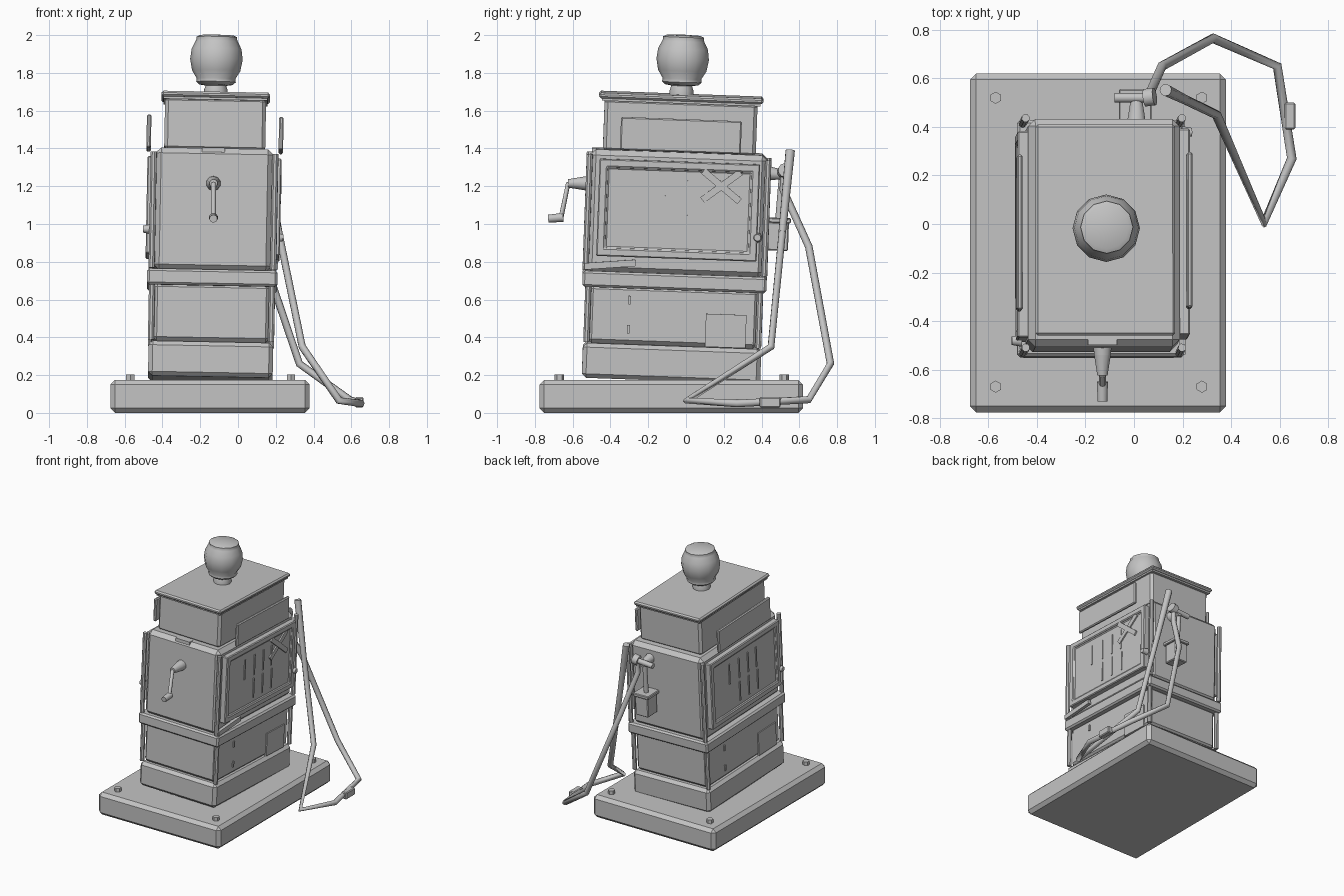
import bpy, bmesh, math
from mathutils import Matrix, Vector

if "Cube" in bpy.data.objects:
    bpy.data.objects.remove(bpy.data.objects["Cube"])

grey = bpy.data.materials.new("plain grey")
grey.diffuse_color = (0.55, 0.55, 0.55, 1)
grey.use_nodes = True
grey.node_tree.nodes["Principled BSDF"].inputs["Base Color"].default_value = grey.diffuse_color

# The machine leans slightly back and to the right on a level base
LEAN = Matrix.Rotation(math.radians(1.1), 4, 'Y') @ Matrix.Rotation(math.radians(-2.1), 4, 'X')


def axis(z):
    """Point on the leaning centre line at height z."""
    return Vector((-0.147 + 0.0192 * (z - 0.17), -0.08 + 0.0367 * (z - 0.17), z))


def finish(name, bm, matrix, smooth=False):
    bmesh.ops.recalc_face_normals(bm, faces=bm.faces)
    me = bpy.data.meshes.new(name)
    bm.to_mesh(me)
    bm.free()
    me.materials.append(grey)
    ob = bpy.data.objects.new(name, me)
    bpy.context.collection.objects.link(ob)
    ob.matrix_world = matrix
    if smooth:
        bpy.ops.object.select_all(action='DESELECT')
        ob.select_set(True)
        bpy.context.view_layer.objects.active = ob
        bpy.ops.object.shade_smooth_by_angle(angle=math.radians(40))
    return ob


def box(name, c, size, bevel=0.0, lean=True, roll=0.0, inset=None):
    """Box at c; inset=(side, rim, depth) recesses its x-facing side."""
    bm = bmesh.new()
    bmesh.ops.create_cube(bm, size=1, matrix=Matrix.Diagonal((*size, 1)))
    if inset:
        side, rim, depth = inset
        bm.normal_update()
        f = [f for f in bm.faces if f.normal.x * side > 0.9]
        bmesh.ops.inset_region(bm, faces=f, thickness=rim, depth=0)
        bmesh.ops.inset_region(bm, faces=f, thickness=0.006, depth=-depth)
    rot = (LEAN if lean else Matrix()) @ Matrix.Rotation(math.radians(roll), 4, 'X')
    ob = finish(name, bm, Matrix.Translation(c) @ rot)
    if bevel:
        m = ob.modifiers.new("bevel", 'BEVEL')
        m.width, m.segments, m.limit_method = bevel, 1, 'ANGLE'
        m.angle_limit = math.radians(50)
    return ob


def tier(name, z0, z1, w, d, bevel):
    return box(name, axis((z0 + z1) / 2), (w, d, z1 - z0), bevel)


def rod(name, a, b, r1, r2=None, sides=10):
    """Straight or tapered round bar from a to b."""
    a, b = Vector(a), Vector(b)
    bm = bmesh.new()
    bmesh.ops.create_cone(bm, cap_ends=True, segments=sides, radius1=r1,
                          radius2=r1 if r2 is None else r2, depth=(b - a).length)
    rot = (b - a).to_track_quat('Z', 'Y').to_matrix().to_4x4()
    return finish(name, bm, Matrix.Translation((a + b) / 2) @ rot, sides > 6)


def lathe(name, profile, matrix, sides=12):
    bm = bmesh.new()
    vs = [bm.verts.new((r, 0, z)) for r, z in profile]
    es = [bm.edges.new(p) for p in zip(vs, vs[1:])]
    bmesh.ops.spin(bm, geom=vs + es, axis=(0, 0, 1), cent=(0, 0, 0),
                   angle=2 * math.pi, steps=sides, use_duplicate=False)
    bmesh.ops.remove_doubles(bm, verts=bm.verts, dist=1e-4)
    return finish(name, bm, matrix, True)


def tube(name, pts, r):
    cu = bpy.data.curves.new(name, 'CURVE')
    cu.dimensions, cu.bevel_depth, cu.bevel_resolution = '3D', r, 2
    cu.use_fill_caps = True
    sp = cu.splines.new('POLY')
    sp.points.add(len(pts) - 1)
    for p, co in zip(sp.points, pts):
        p.co = (*co, 1)
    cu.materials.append(grey)
    ob = bpy.data.objects.new(name, cu)
    bpy.context.collection.objects.link(ob)
    bpy.ops.object.select_all(action='DESELECT')
    ob.select_set(True)
    bpy.context.view_layer.objects.active = ob
    bpy.ops.object.convert(target='MESH')


# Level base slab with bolts
box("base", (-0.148, -0.078, 0.0875), (1.055, 1.395, 0.175), 0.025, lean=False)
for x in (-0.57, 0.28):
    for y in (-0.67, 0.52):
        rod("base_bolt", (x, y, 0.16), (x, y, 0.203), 0.025, sides=6)

# Stacked cabinet
tier("plinth", 0.175, 0.36, 0.66, 0.945, 0.022)
tier("lower_cabinet", 0.36, 0.67, 0.62, 0.90, 0.022)
tier("waist_band", 0.657, 0.742, 0.69, 0.975, 0.012)
tier("main_cabinet", 0.735, 1.385, 0.625, 0.94, 0.03)
tier("head_box", 1.375, 1.655, 0.535, 0.81, 0.018)
tier("roof_underlay", 1.643, 1.66, 0.55, 0.84, 0)
tier("roof", 1.655, 1.685, 0.575, 0.87, 0.01)

# Corner posts
for sx in (-1, 1):
    for sy in (-1, 1):
        for z0, z1, dx, dy in ((0.745, 1.36, 0.322, 0.473), (0.365, 0.66, 0.318, 0.455)):
            p = [axis(z) + LEAN.to_3x3() @ Vector((sx * dx, sy * dy, 0)) for z in (z0, z1)]
            rod("corner_post", p[0], p[1], 0.017, sides=8)

# Side fittings, turned half round for the opposite side
for s in (1, -1):
    def at(dx, dy, z):
        return axis(z) + LEAN.to_3x3() @ Vector((s * dx, s * dy, 0))
    box("side_panel", at(0.33, 0.005, 1.08), (0.05, 0.85, 0.515), 0.006, inset=(s, 0.06, 0.014))
    box("head_sign", at(0.35, 0.005, 1.475), (0.024, 0.64, 0.175), 0.007)
    for dy in (-0.18, -0.06, 0.05, 0.15):
        box("upper_slat", at(0.343, dy, 1.16), (0.008, 0.012, 0.155))
    for dy in (-0.06, 0.05, 0.16):
        box("lower_slat", at(0.343, dy, 0.98), (0.008, 0.012, 0.15))
    # Latch knob
    rod("latch_knob", at(0.33, 0.43, 0.95), at(0.372, 0.43, 0.95), 0.026, 0.018)
    # Lower patch and small tabs
    box("lower_patch", at(0.312, 0.28, 0.45), (0.014, 0.215, 0.175))
    for z in (0.595, 0.44):
        box("lower_tab", at(0.312, -0.235, z), (0.012, 0.014, 0.045))

# Crossed boards and loose plank on the right
for k, roll in enumerate((38, -38)):
    box("crossed_board", axis(1.2) + Vector((0.345 + 0.006 * k, 0.23, 0)),
        (0.012, 0.25, 0.036), roll=roll)
box("loose_plank", axis(0.785) + Vector((0.335, -0.345, 0)), (0.025, 0.27, 0.035), roll=6)

# Lip on the front top edge
box("front_lip", (-0.13, -0.478, 1.392), (0.12, 0.04, 0.024))

# Lamp globe on the roof
lathe("lamp_globe", [(0, 0), (0.063, 0), (0.063, 0.03), (0.055, 0.055), (0.088, 0.06),
                     (0.105, 0.075), (0.102, 0.092), (0.128, 0.135), (0.139, 0.195),
                     (0.132, 0.25), (0.112, 0.29), (0.108, 0.30), (0.108, 0.313),
                     (0.09, 0.322), (0, 0.326)],
      Matrix.Translation(axis(1.677)) @ LEAN)

# Front crank
rod("crank_flange", (-0.13, -0.50, 1.215), (-0.13, -0.54, 1.215), 0.04, 0.036)
rod("crank_hub", (-0.13, -0.54, 1.215), (-0.13, -0.625, 1.215), 0.036, 0.022)
tube("crank_arm", [(-0.13, -0.59, 1.215), (-0.13, -0.625, 1.21),
                   (-0.13, -0.66, 1.04), (-0.13, -0.67, 1.035)], 0.014)
rod("crank_grip", (-0.13, -0.65, 1.035), (-0.13, -0.73, 1.028), 0.024, 0.021)

# Rear hose bracket and holster box
rod("hose_outlet", (0.01, 0.42, 1.27), (0.01, 0.53, 1.26), 0.04, 0.022)
rod("hose_crossbar", (-0.08, 0.52, 1.265), (0.06, 0.52, 1.275), 0.02)
rod("hose_coupling", (0.045, 0.52, 1.275), (0.085, 0.525, 1.285), 0.038)
rod("holster_stem", (0.0, 0.49, 1.02), (0.0, 0.51, 1.26), 0.018)
box("holster_box", (0.005, 0.485, 0.935), (0.11, 0.115, 0.15), 0.006)
box("holster_cap", (0.005, 0.485, 1.02), (0.135, 0.14, 0.026), 0.005)

# Hose hanging to the ground and back up to the nozzle
tube("hose", [(0.06, 0.52, 1.285), (0.055, 0.515, 1.18), (0.115, 0.65, 0.88), (0.325, 0.765, 0.26),
              (0.59, 0.65, 0.07), (0.65, 0.27, 0.05), (0.535, 0.005, 0.065),
              (0.34, 0.45, 0.35), (0.215, 0.51, 0.96)], 0.02)
rod("nozzle", (0.215, 0.51, 0.96), (0.13, 0.552, 1.39), 0.02, 0.025)
box("hose_clamp", (0.642, 0.445, 0.056), (0.045, 0.11, 0.055), 0.006, lean=False)
